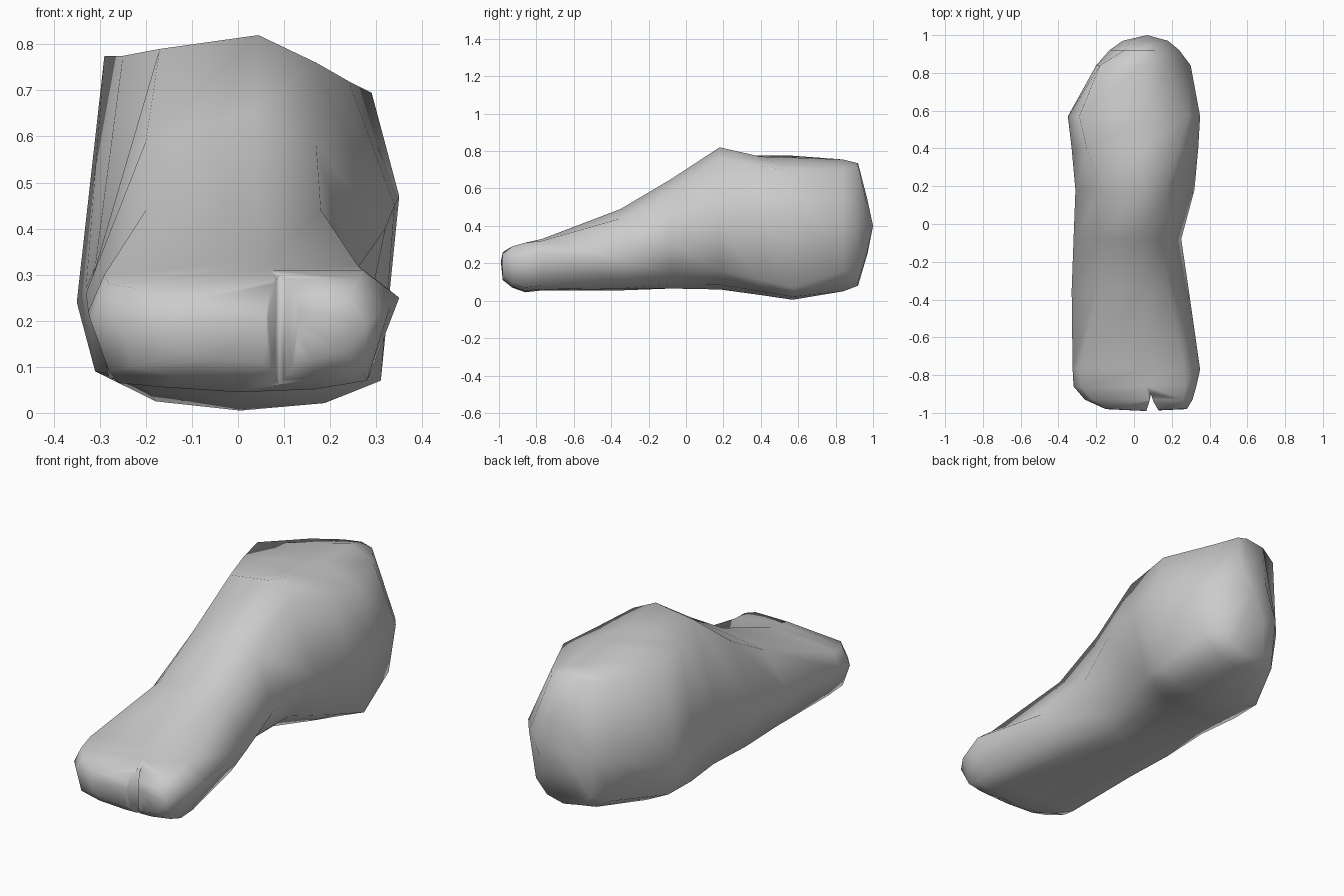
import bpy
import bmesh
from mathutils import Vector

if "Cube" in bpy.data.objects:
    bpy.data.objects.remove(bpy.data.objects["Cube"], do_unlink=True)


def make_material(name, colour):
    mat = bpy.data.materials.new(name)
    mat.use_nodes = True
    mat.diffuse_color = colour
    mat.node_tree.nodes["Principled BSDF"].inputs["Base Color"].default_value = colour
    return mat


def object_from_bmesh(name, bm, material):
    bmesh.ops.recalc_face_normals(bm, faces=bm.faces[:])
    mesh = bpy.data.meshes.new(name)
    bm.to_mesh(mesh)
    bm.free()
    mesh.materials.append(material)
    obj = bpy.data.objects.new(name, mesh)
    bpy.context.collection.objects.link(obj)
    return obj


def loft(bm, rings, start_tip, end_tip):
    """Skin a list of rings and close both ends with a fan."""
    loops = [[bm.verts.new(p) for p in ring] for ring in rings]
    count = len(loops[0])
    for a, b in zip(loops, loops[1:]):
        for i in range(count):
            j = (i + 1) % count
            bm.faces.new((a[i], a[j], b[j], b[i]))
    for loop, tip in ((loops[0], start_tip), (loops[-1], end_tip)):
        centre = bm.verts.new(tip)
        for i in range(count):
            bm.faces.new((loop[i], loop[(i + 1) % count], centre))


def foot_ring(station, outer_edge, inner_edge):
    """Cross-section: sole, rounded corners, widest points, shoulders, crown."""
    y, outer, inner, bottom, top, outer_shoulder, inner_shoulder = station
    sole_mid = (outer_edge[0] + inner_edge[0]) / 2
    crown = outer_shoulder[0] + (inner_shoulder[0] - outer_shoulder[0]) * 0.63

    def sole_point(edge):
        return (sole_mid + (edge[0] - sole_mid) * 0.6, bottom + (edge[1] - bottom) * 0.25)

    section = [
        (sole_mid, bottom), sole_point(outer_edge), outer_edge, outer, outer_shoulder,
        (crown, top), inner_shoulder, inner, inner_edge, sole_point(inner_edge),
    ]
    return [(x, y, z) for x, z in section]


# Stations from toes to heel:
# y, outer side (x, z), inner side (x, z), bottom, top, outer and inner shoulders (x, z)
stations = [
    (-.98, (-.15, .19), (.28, .19), .11, .26, (-.12, .24), (.24, .25)),
    (-.93, (-.26, .2), (.31, .22), .07, .29, (-.22, .27), (.26, .29)),
    (-.86, (-.32, .2), (.33, .23), .045, .31, (-.28, .28), (.27, .31)),
    (-.77, (-.325, .22), (.35, .25), .055, .33, (-.29, .3), (.26, .32)),
    (-.35, (-.33, .26), (.29, .22), .055, .49, (-.2, .44), (.18, .44)),
    (-.08, (-.32, .28), (.25, .3), .065, .65, (-.2, .59), (.17, .58)),
    (.18, (-.31, .32), (.32, .4), .06, .82, (-.17, .79), (.17, .76)),
    (.4, (-.33, .27), (.34, .45), .03, .77, (-.25, .775), (.24, .72)),
    (.57, (-.35, .24), (.35, .47), .005, .765, (-.29, .775), (.29, .695)),
    (.84, (-.2, .32), (.3, .41), .05, .755, (-.18, .72), (.17, .7)),
    (.92, (-.13, .34), (.24, .4), .08, .735, (-.05, .72), (.11, .72)),
    (.97, (-.06, .38), (.18, .4), .25, .54, (-.02, .5), (.12, .5)),
]

# Edges of the sole at each station (x, z); the inner one tucks in under the arch
outer_sole = [
    (-.12, .13), (-.23, .1), (-.28, .09), (-.26, .065), (-.27, .075), (-.28, .075),
    (-.28, .085), (-.31, .09), (-.3, .085), (-.17, .12), (-.11, .15), (-.05, .29),
]
inner_sole = [
    (.23, .13), (.27, .09), (.28, .07), (.285, .08), (.21, .1), (.14, .14),
    (.16, .16), (.26, .11), (.31, .07), (.26, .16), (.2, .17), (.14, .3),
]

skin = make_material("grey_skin", (.6, .6, .6, 1))

# Foot body
bm = bmesh.new()
rings = [foot_ring(*parts) for parts in zip(stations, outer_sole, inner_sole)]
loft(bm, rings, (.06, -.99, .21), (.07, 1, .4))
foot = object_from_bmesh("foot", bm, skin)

# Wedge that splits the big toe from the others
bm = bmesh.new()
outline = [(.055, -1.02), (.15, -1.02), (.105, -.945), (.09, -.9), (.08, -.945)]
face = bm.faces.new([bm.verts.new((x, y, 0)) for x, y in outline])
extruded = bmesh.ops.extrude_face_region(bm, geom=[face])["geom"]
bmesh.ops.translate(bm, vec=Vector((0, 0, .5)),
                    verts=[v for v in extruded if isinstance(v, bmesh.types.BMVert)])
cutter = object_from_bmesh("toe_gap_cutter", bm, skin)
cutter.hide_render = True

# Cut the toe gap and smooth the skin
bpy.ops.object.select_all(action="DESELECT")
bpy.context.view_layer.objects.active = foot
foot.select_set(True)
gap = foot.modifiers.new("toe_gap", "BOOLEAN")
gap.operation = "DIFFERENCE"
gap.solver = "EXACT"
gap.object = cutter
bpy.ops.object.modifier_apply(modifier=gap.name)
bpy.data.objects.remove(cutter, do_unlink=True)
bpy.ops.object.shade_smooth_by_angle(angle=1.6)
